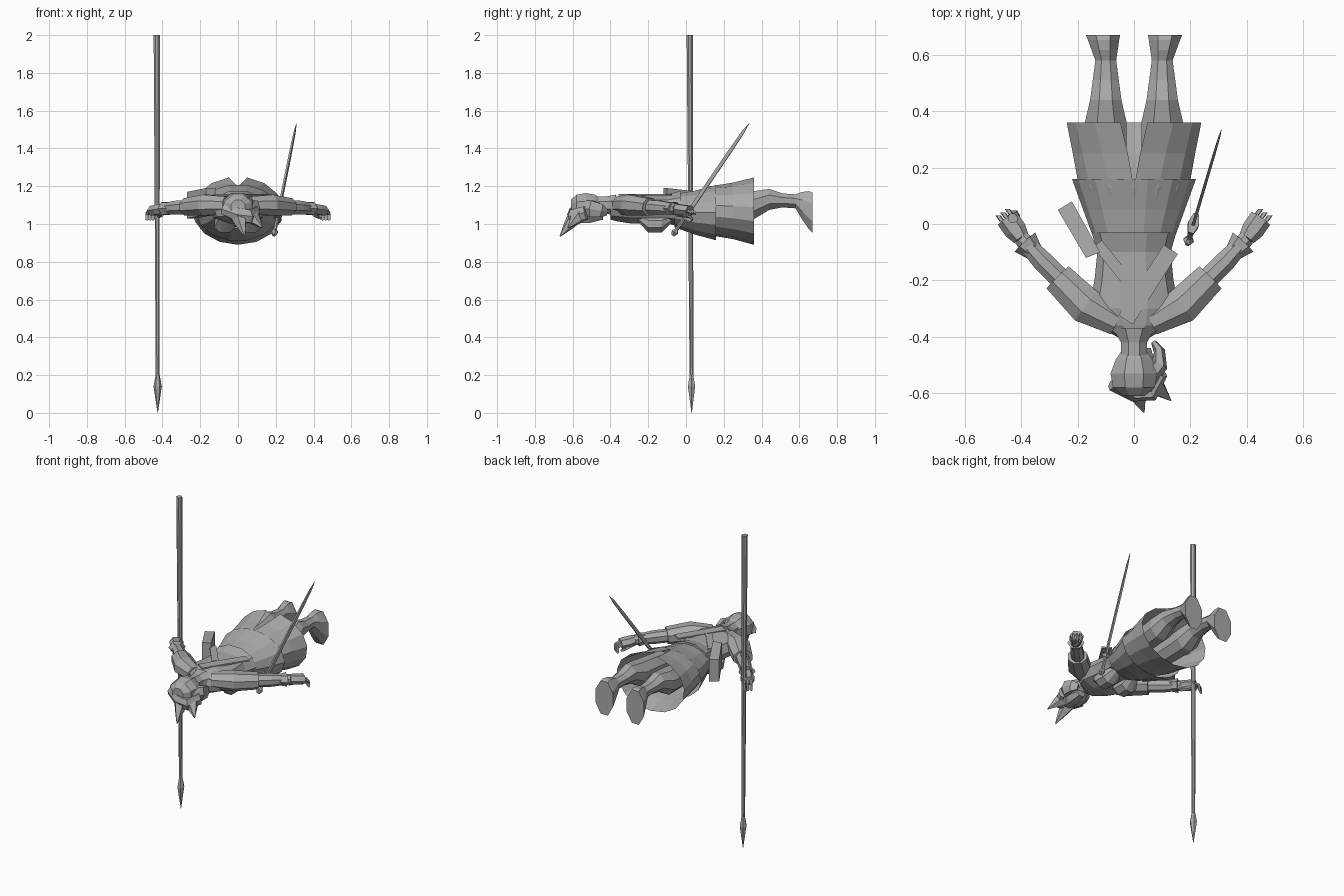
import bpy, bmesh
from math import sin, cos, pi
from mathutils import Vector

default_cube = bpy.data.objects.get("Cube")
if default_cube:
    bpy.data.objects.remove(default_cube, do_unlink=True)

AXIS = 1.08  # height of the lying body's centre line
UP = Vector((0, 0, 1))
ALONG_BODY = Vector((0, 1, 0))

grey = bpy.data.materials.new("plain grey")
grey.use_nodes = True
grey.diffuse_color = (.4, .4, .4, 1)
shader = grey.node_tree.nodes["Principled BSDF"]
shader.inputs["Base Color"].default_value = grey.diffuse_color


def spot(x, y, lift=0):
    """A point placed relative to the centre line of the body."""
    return Vector((x, y, AXIS + lift))


def finish(name, bm):
    bmesh.ops.recalc_face_normals(bm, faces=bm.faces)
    mesh = bpy.data.meshes.new(name)
    bm.to_mesh(mesh)
    bm.free()
    mesh.materials.append(grey)
    obj = bpy.data.objects.new(name, mesh)
    bpy.context.collection.objects.link(obj)
    return obj


def loft(name, points, widths, depths=None, sides=8, axis=None, reference=UP,
         capped=True, slit=None):
    """Skin elliptical rings along a path; a slit leaves the top open."""
    bm = bmesh.new()
    rings = []
    last = len(points) - 1
    depths = depths or widths
    for i, (point, width, depth) in enumerate(zip(points, widths, depths)):
        forward = axis or points[min(i + 1, last)] - points[max(i - 1, 0)]
        across = forward.cross(reference).normalized()
        upward = across.cross(forward).normalized()
        ring = []
        for k in range(sides):
            angle = 2 * pi * (k + .5) / sides
            if slit:
                gap = slit * max(i - 1, 0) / last
                angle = gap + 2 * (pi - gap) * k / (sides - 1)
            offset = across * width * sin(angle) + upward * depth * cos(angle)
            ring.append(bm.verts.new(point + offset))
        rings.append(ring)
    for ring, following in zip(rings, rings[1:]):
        for k in range(sides - 1 if slit else sides):
            j = (k + 1) % sides
            bm.faces.new((ring[k], ring[j], following[j], following[k]))
    if capped:
        bm.faces.new(rings[0])
        bm.faces.new(rings[-1])
    return finish(name, bm)


def plate(name, outline, thickness):
    """Flat outline thickened downwards."""
    bm = bmesh.new()
    face = bm.faces.new([bm.verts.new(point) for point in outline])
    extruded = bmesh.ops.extrude_face_region(bm, geom=[face])
    for item in extruded["geom"]:
        if isinstance(item, bmesh.types.BMVert):
            item.co -= UP * thickness
    return finish(name, bm)


def strap(name, start, end, half_width):
    """Thin diagonal band lying on the back."""
    side = (end - start).cross(UP).normalized() * half_width
    return plate(name, [start - side, start + side, end + side, end - side], .009)


# Torso and neck, lying face down
loft("torso", [spot(0, y) for y in (-.4, -.36, -.3, -.2, -.1, -.03)],
     widths=(.06, .13, .16, .14, .13, .15), depths=(.06, .07, .08, .08, .08, .1),
     sides=10, axis=ALONG_BODY)
loft("neck", [spot(0, y, .02) for y in (-.5, -.42, -.37)],
     widths=(.05, .05, .08), depths=(.05, .05, .06), axis=ALONG_BODY)

# Two-tier skirt, the lower tier split at the back
loft("skirt_upper", [spot(0, -.06, -.01), spot(0, .05, -.02), spot(0, .16, -.02)],
     widths=(.14, .18, .22), depths=(.09, .12, .15),
     sides=14, axis=ALONG_BODY, capped=False)
loft("skirt_lower", [spot(0, y, -.01) for y in (.03, .13, .25, .36)],
     widths=(.15, .2, .22, .24), depths=(.1, .13, .15, .18),
     sides=15, axis=ALONG_BODY, capped=False, slit=.3)

# Straps crossing on the back
strap("long_strap", spot(-.03, -.34, .08), spot(.13, -.09, .08), half_width=.03)
strap("short_strap", spot(0, -.23, .08), spot(-.13, -.07, .08), half_width=.02)


def build_side(tag, sign):
    """Chest, arm, hand, leg and boot of one side."""
    def part(name, points, *sizes, **options):
        placed = [Vector((sign * p.x, p.y, p.z)) for p in points]
        loft(tag + "_" + name, placed, *sizes, **options)

    part("chest", [spot(.07, -.26, -.04), spot(.07, -.2, -.08), spot(.07, -.13, -.08),
                   spot(.06, -.07, -.05)], (.03, .06, .06, .03), (.02, .05, .05, .02),
         axis=ALONG_BODY)

    # Wide sleeve, slimmer forearm and flared cuff
    shoulder, upper_arm = spot(.06, -.35, .02), spot(.17, -.29, .02)
    elbow, wrist, knuckles = spot(.27, -.19, .01), spot(.4, -.05), spot(.45, .02, -.01)
    part("sleeve", [shoulder, upper_arm, elbow], (.05, .07, .06), (.05, .06, .05))
    part("forearm", [elbow.lerp(shoulder, .1), elbow.lerp(wrist, .4), wrist], (.04, .04, .03))
    part("cuff", [elbow.lerp(wrist, .6), elbow.lerp(wrist, .9)], (.03, .05), (.03, .04), sides=6)

    # Palm, curled fingers and thumb
    part("palm", [wrist, wrist.lerp(knuckles, .4), knuckles], (.03, .04, .04), (.03,) * 3, sides=6)
    across_hand = (knuckles - wrist).cross(UP).normalized()
    for k, name in enumerate(("index", "middle", "little")):
        root = knuckles + across_hand * (1 - k) * .02
        bend = root + (knuckles - wrist) * .3 - UP * .01
        part(name + "_finger", [root, bend, bend - UP * .03], (.01,) * 3, sides=5, axis=ALONG_BODY)
    part("thumb", [wrist - UP * .02, spot(.42, .02, -.04), spot(.44, .03, -.05)],
         (.02, .01, .007), sides=5)

    # Leg tapering to the ankle, then a boot with the toe hanging down
    knee, ankle, sole = spot(.1, .44, .05), spot(.1, .58, .04), spot(.11, .67, -.02)
    part("leg", [spot(.09, .1), spot(.1, .36, .02), knee, knee.lerp(ankle, .5), ankle],
         (.07, .08, .06, .05, .04), (.07, .08, .06, .04, .04), axis=ALONG_BODY)
    part("boot", [ankle, ankle.lerp(sole, .4), ankle.lerp(sole, .8), sole],
         (.04, .05, .06, .066), (.04, .08, .11, .115), axis=ALONG_BODY)


build_side("left", 1)
build_side("right", -1)

# Head, face, pointed hat and hair
loft("head", [spot(0, y, .01) for y in (-.61, -.58, -.53, -.48, -.44)],
     widths=(.04, .08, .09, .07, .04), depths=(.04, .07, .08, .07, .04), axis=ALONG_BODY)
loft("face", [spot(.03, y, -.04) for y in (-.57, -.51, -.44)],
     widths=(.04, .05, .03), depths=(.04, .04, .02), sides=6, axis=ALONG_BODY)
loft("hat_brim", [spot(-.08, -.57), spot(0, -.6, -.03), spot(.06, -.6, -.04), spot(.1, -.53, -.02)],
     widths=(.02, .03, .03, .02), depths=(.03, .04, .04, .04), sides=6)
for name, root, tip in (("front_hat_point", spot(0, -.57, -.02), spot(.035, -.667, -.145)),
                        ("side_hat_point", spot(.05, -.55, -.02), spot(.13, -.625, -.1))):
    loft(name, [root, root.lerp(tip, .5), tip], widths=(.05, .03, .003), sides=5)
loft("hair_lock", [spot(.05, -.54), spot(.09, -.5), spot(.09, -.45, -.01), spot(.07, -.42, -.02)],
     widths=(.04, .03, .02, .01), depths=(.05, .05, .04, .02), sides=6)

# Slanted case on the right hip
plate("hip_case", [spot(-.27, .05, .09), spot(-.22, .08, .09),
                   spot(-.12, -.1, .11), spot(-.17, -.12, .11)], thickness=.14)

# Sword: pommel, grip, guard and tapered blade along one line
pommel, sword_tip = spot(.19, -.07, -.14), spot(.31, .335, .455)


def sword_part(name, places, widths, depths=None, sides=6):
    loft("sword_" + name, [pommel.lerp(sword_tip, place) for place in places],
         widths, depths, sides)


sword_part("pommel", (0, .03, .05), (.01, .02, .01))
sword_part("grip", (.04, .17), (.01, .01))
sword_part("guard", (.15, .18), (.02, .02), (.04, .05))
sword_part("blade", (.17, .75, .92, 1), (.008, .007, .005, .001), (.014, .013, .01, .001), sides=4)

# Spear standing upright, point down
spear_point, spear_end = Vector((-.425, .03, 0)), Vector((-.43, .02, 2))
neck_of_spear = spear_point.lerp(spear_end, .1)
loft("spear_shaft", [neck_of_spear, spear_end], (.011, .018), reference=ALONG_BODY)
loft("spear_head", [spear_point, spear_point.lerp(spear_end, .07), neck_of_spear],
     (.001, .022, .011), sides=6, reference=ALONG_BODY)
